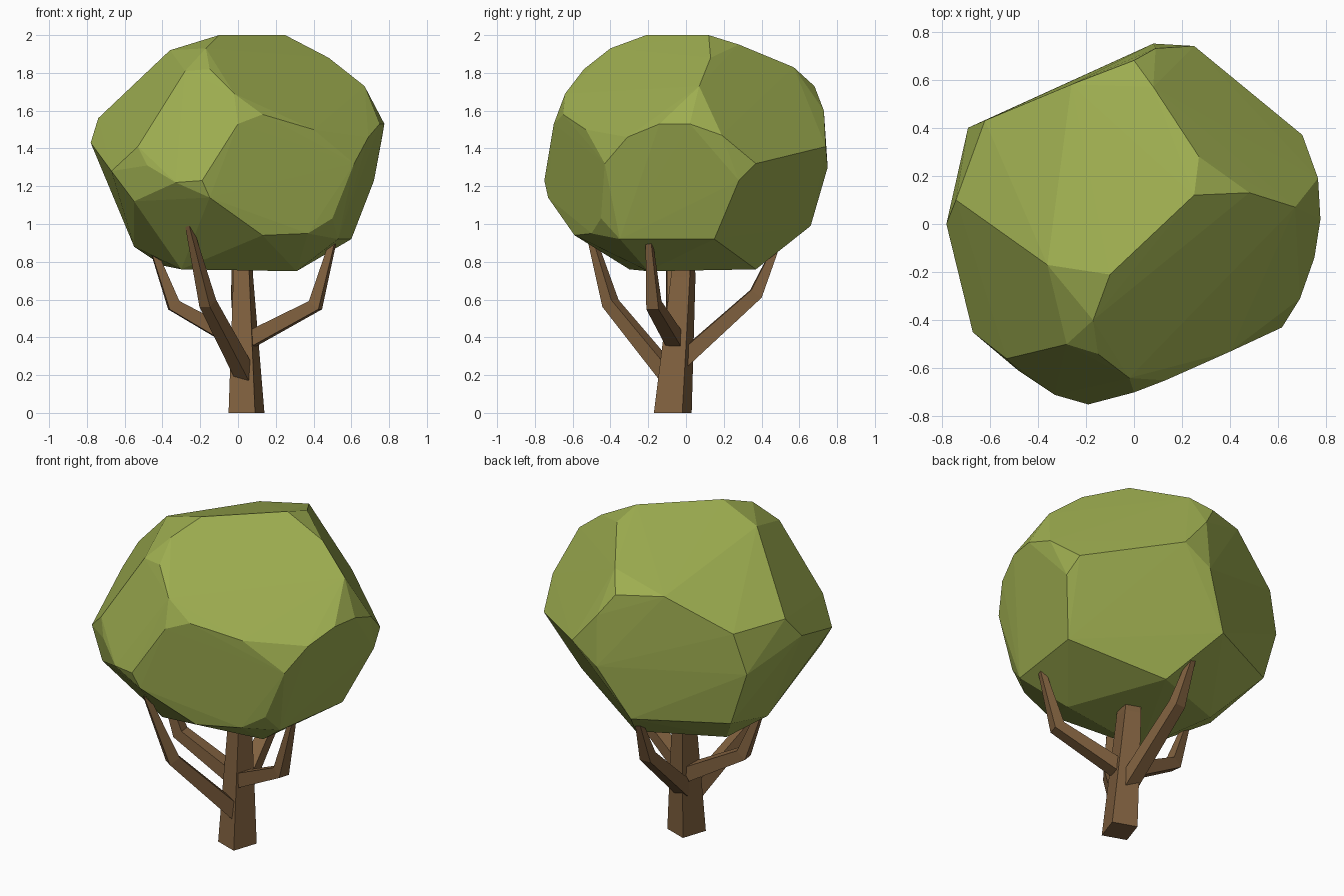
import bpy, bmesh
from mathutils import Vector

if "Cube" in bpy.data.objects:
    bpy.data.objects.remove(bpy.data.objects["Cube"])


def material(name, rgb):
    m = bpy.data.materials.new(name)
    m.diffuse_color = (*rgb, 1)
    m.use_nodes = True
    m.node_tree.nodes["Principled BSDF"].inputs["Base Color"].default_value = m.diffuse_color
    return m


LEAF = material("leaf green", (0.34, 0.42, 0.08))
BARK = material("bark brown", (0.22, 0.12, 0.05))


def add_object(name, bm, mat):
    bmesh.ops.recalc_face_normals(bm, faces=bm.faces[:])
    me = bpy.data.meshes.new(name)
    bm.to_mesh(me)
    bm.free()
    me.materials.append(mat)
    ob = bpy.data.objects.new(name, me)
    bpy.context.collection.objects.link(ob)
    return ob


def loft(name, rings, mat):
    """Skin a list of four-point rings and cap both ends."""
    bm = bmesh.new()
    vs = [[bm.verts.new(p) for p in ring] for ring in rings]
    for a, b in zip(vs, vs[1:]):
        for i in range(4):
            j = (i + 1) % 4
            bm.faces.new((a[i], a[j], b[j], b[i]))
    bm.faces.new(vs[0][::-1])
    bm.faces.new(vs[-1])
    return add_object(name, bm, mat)


def branch(name, path, radii):
    """Square tapering limb along a bent path."""
    pts = [Vector(p) for p in path]
    side = (pts[-1] - pts[0]).cross(Vector((0, 0, 1))).normalized()
    rings = []
    for i, p in enumerate(pts):
        t = Vector((0, 0, 0))
        if i > 0:
            t += (p - pts[i - 1]).normalized()
        if i < len(pts) - 1:
            t += (pts[i + 1] - p).normalized()
        n = side.cross(t).normalized()
        r = radii[i]
        rings.append([p + side * r * a + n * r * b
                      for a, b in ((-1, -1), (1, -1), (1, 1), (-1, 1))])
    return loft(name, rings, BARK)


# Faceted crown: convex hull of its corner points
corners = [
    # top
    (-.10, -.21, 2.0), (.25, .12, 2.0), (.27, .28, 1.95), (.48, .13, 1.88),
    (.67, .07, 1.73), (-.17, -.40, 1.93), (-.36, -.17, 1.92),
    # back and left shoulder
    (.08, .57, 1.83), (0, .68, 1.73), (.09, .73, 1.60), (-.26, .58, 1.75),
    (-.62, .43, 1.56), (-.74, .10, 1.56), (-.28, -.50, 1.81),
    # front
    (-.15, -.54, 1.82), (-.02, -.64, 1.69), (.13, -.65, 1.58), (.40, -.53, 1.50),
    (0, -.70, 1.53), (-.53, -.56, 1.41), (-.48, -.61, 1.31), (-.33, -.71, 1.22),
    (-.19, -.75, 1.23), (-.15, -.73, 1.14), (.13, -.59, .94), (.50, -.45, 1.03),
    # right
    (.775, .02, 1.53), (.75, -.14, 1.53), (.69, -.31, 1.46), (.615, -.43, 1.32),
    (.765, .19, 1.47), (.70, .37, 1.32), (.72, .28, 1.23), (.60, .15, .92),
    # back and left side
    (.25, .74, 1.41), (.08, .75, 1.30), (-.09, .66, .99), (-.69, .40, 1.32),
    (-.59, .41, 1.0), (-.78, 0, 1.43), (-.67, -.45, 1.28), (-.55, -.52, 1.12),
    # underside
    (.53, -.35, .92), (.31, -.20, .75), (.08, .37, .76), (-.40, .18, .78),
    (-.30, -.30, .76), (-.55, 0, .88), (.37, -.50, .95),
]
bm = bmesh.new()
for c in corners:
    bm.verts.new(c)
res = bmesh.ops.convex_hull(bm, input=bm.verts[:])
loose = [v for v in bm.verts if not v.link_faces]
bmesh.ops.delete(bm, geom=loose, context='VERTS')
add_object("crown", bm, LEAF)

# Square trunk, tapering and leaning into the crown
loft("trunk", [
    [(.09, -.17, 0), (.14, -.02, 0), (0, .03, 0), (-.05, -.12, 0)],
    [(.06, -.08, .72), (.08, .02, .72), (-.01, .05, .72), (-.025, -.06, .72)],
    [(.05, -.06, .95), (.07, .02, .95), (0, .04, .95), (-.02, -.04, .95)],
], BARK)

# Four bent branches
limbs = {
    "right_branch": [(.03, -.05, .37), (.41, -.17, .57), (.52, -.20, .97)],
    "left_branch": [(0, -.03, .38), (-.34, -.07, .57), (-.47, -.09, .92)],
    "front_branch": [(.04, -.09, .20), (-.16, -.40, .58), (-.27, -.53, 1.03)],
    "back_branch": [(.03, -.02, .28), (0, .37, .63), (-.02, .50, .93)],
}
for name, path in limbs.items():
    branch(name, path, (.042, .034, .012))
